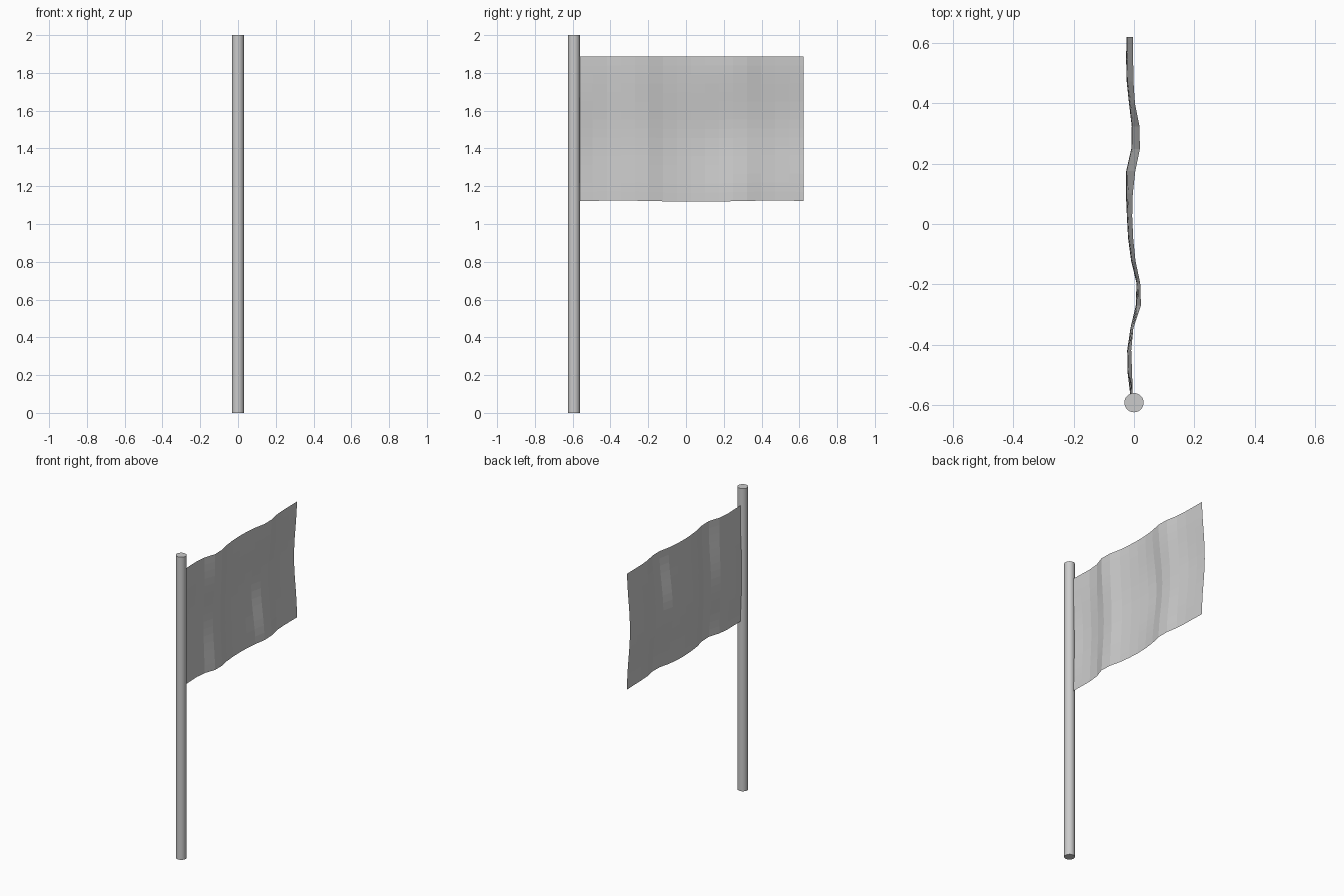
import bpy, bmesh, math

if "Cube" in bpy.data.objects:
    bpy.data.objects.remove(bpy.data.objects["Cube"])

# Flag pole
bpy.ops.mesh.primitive_cylinder_add(vertices=32, radius=0.032, depth=2.0, location=(0, -0.593, 1.0))
pole = bpy.context.object
pole.name = "flag_pole"
bpy.ops.object.shade_smooth_by_angle()

# Ripple envelope along the cloth: (y, lowest x, highest x)
RIPPLE = [(-0.57, -0.012, -0.004), (-0.50, -0.021, -0.006), (-0.43, -0.024, -0.010),
          (-0.35, -0.013, -0.004), (-0.28, 0.005, 0.023), (-0.21, 0.012, 0.024),
          (-0.14, -0.007, 0.007), (-0.06, -0.019, -0.002), (0.03, -0.024, -0.006),
          (0.10, -0.027, -0.004), (0.19, -0.026, 0.006), (0.26, -0.006, 0.022),
          (0.32, -0.007, 0.019), (0.42, -0.019, -0.001), (0.50, -0.027, -0.002),
          (0.622, -0.025, -0.004)]


def ripple(y):
    for (y0, a0, b0), (y1, a1, b1) in zip(RIPPLE, RIPPLE[1:]):
        if y <= y1:
            t = max(0.0, (y - y0) / (y1 - y0))
            return a0 + t * (a1 - a0), b0 + t * (b1 - b0)
    return RIPPLE[-1][1:]


# Rippled cloth as a single faceted sheet
COLS, ROWS = 16, 16
bm = bmesh.new()
grid = []
for i in range(COLS + 1):
    u = i / COLS
    y = -0.568 + 1.189 * u
    lo, hi = ripple(y)
    column = []
    for j in range(ROWS + 1):
        v = j / ROWS
        # fold reaches its deepest point higher up toward the free end
        w = 0.5 + 0.5 * math.cos(2 * math.pi * (v - 0.1 * (u - 0.6 - 0.2)))
        z = 1.121 + 0.767 * v + 0.003 * math.sin(9 * u) * (1 - v)
        column.append(bm.verts.new((lo + w * (hi - lo), y, z)))
    grid.append(column)
for a, b in zip(grid, grid[1:]):
    for j in range(ROWS):
        bm.faces.new((a[j], b[j], b[j + 1], a[j + 1]))
mesh = bpy.data.meshes.new("flag_cloth")
bm.to_mesh(mesh)
bm.free()
cloth = bpy.data.objects.new("flag_cloth", mesh)
bpy.context.collection.objects.link(cloth)
